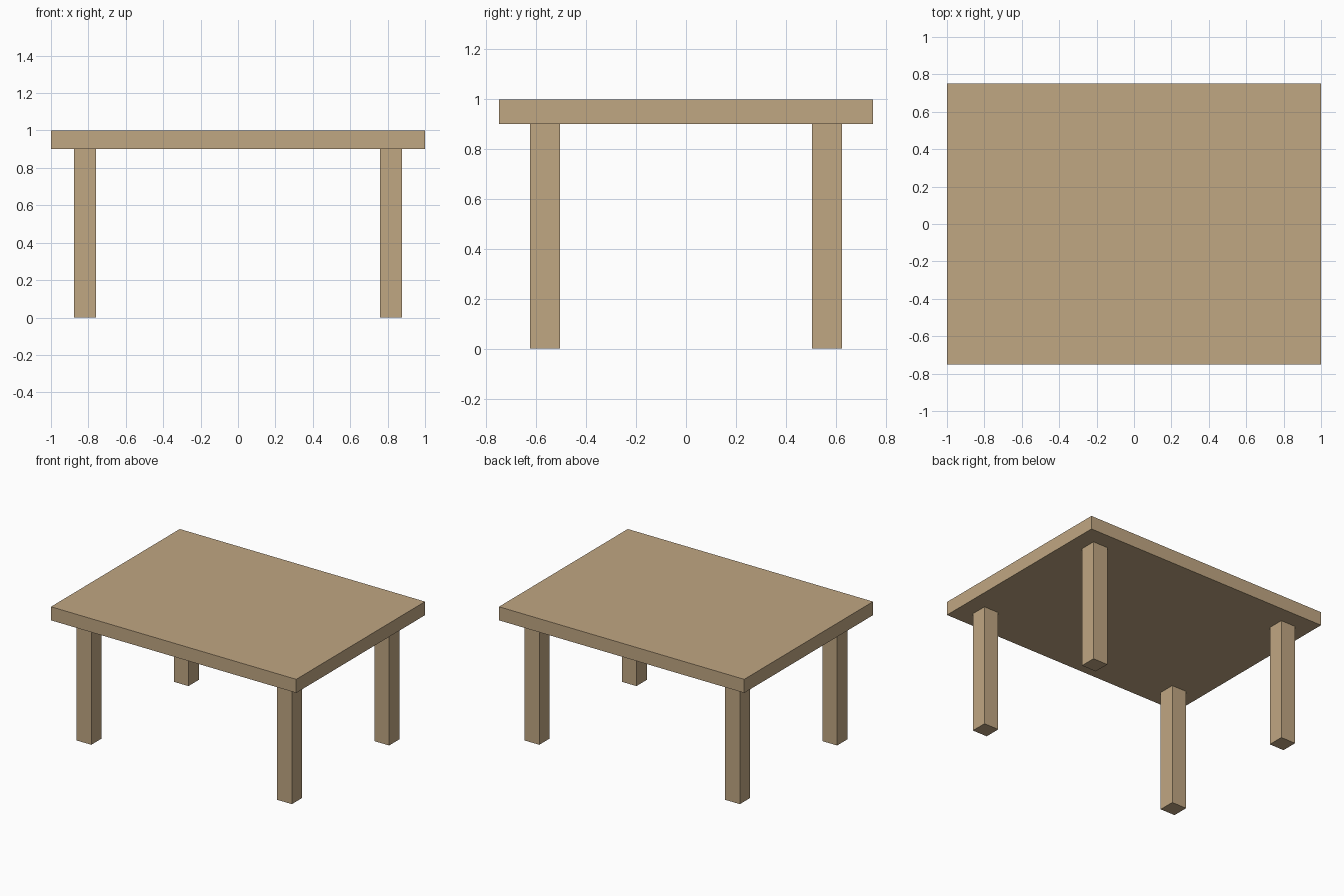
import bpy

if "Cube" in bpy.data.objects:
    bpy.data.objects.remove(bpy.data.objects["Cube"])

wood = bpy.data.materials.new("light_wood")
wood.diffuse_color = (0.53, 0.385, 0.225, 1.0)
wood.use_nodes = True
wood.node_tree.nodes["Principled BSDF"].inputs["Base Color"].default_value = wood.diffuse_color


def box(name, centre, size):
    bpy.ops.mesh.primitive_cube_add(size=1, location=centre)
    obj = bpy.context.object
    obj.name = name
    obj.scale = size
    bpy.ops.object.transform_apply(location=False, rotation=False, scale=True)
    obj.data.materials.append(wood)
    return obj


# Table top
box("table_top", (0, 0, 0.95), (2.0, 1.5, 0.1))

# Four square legs, inset from the corners
for side, sx in (("left", -1), ("right", 1)):
    for end, sy in (("front", -1), ("back", 1)):
        box(f"{end}_{side}_leg", (sx * 0.818, sy * 0.566, 0.45), (0.12, 0.12, 0.9))
